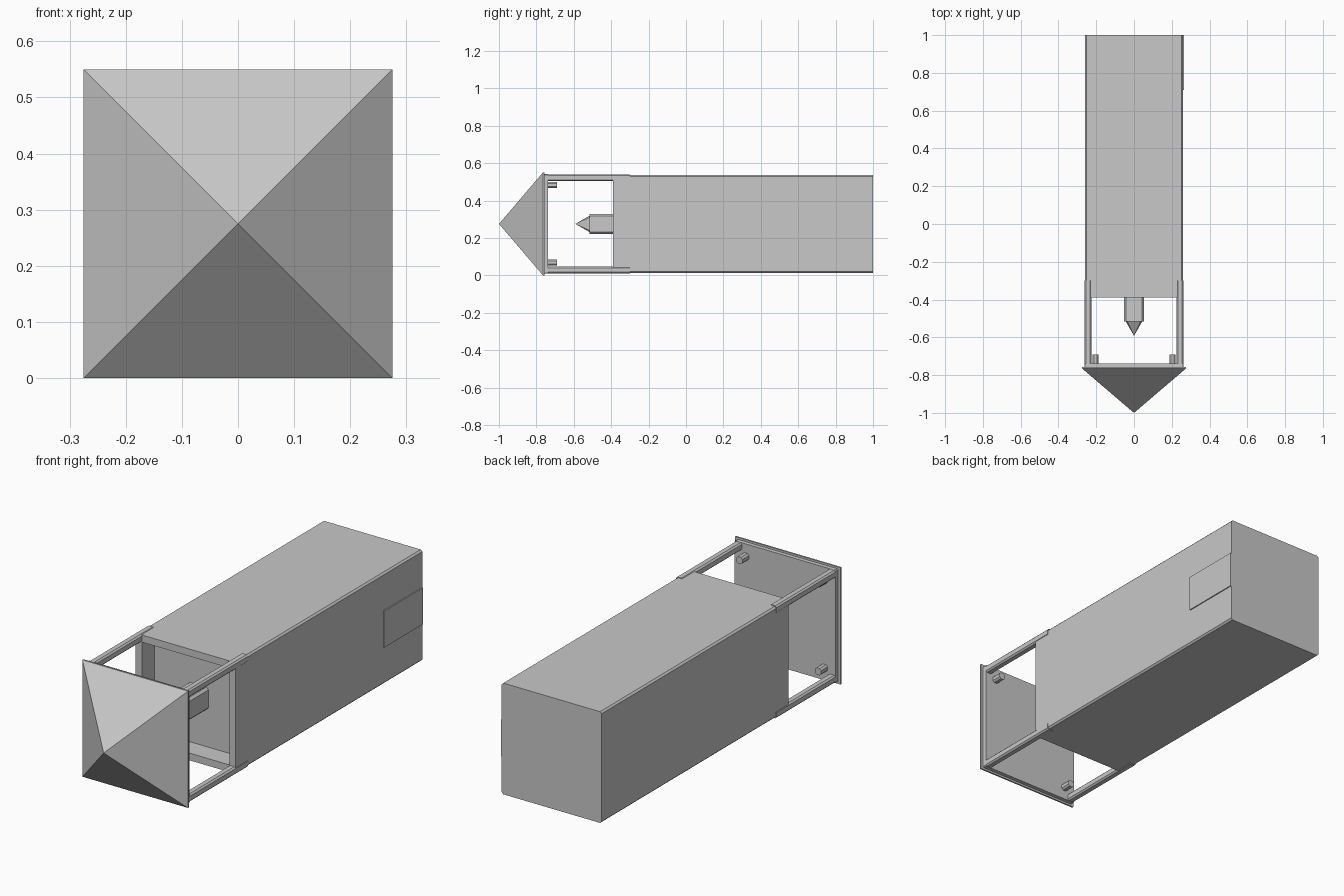
import bpy
import bmesh

cube = bpy.data.objects.get("Cube")
if cube:
    bpy.data.objects.remove(cube)

MID = 0.275  # height of the long axis

grey = bpy.data.materials.new("plain_grey")
grey.use_nodes = True
colour = (0.58, 0.58, 0.58, 1)
grey.diffuse_color = colour
grey.node_tree.nodes["Principled BSDF"].inputs["Base Color"].default_value = colour


def section(bm, cx, cz, y, w, h, c):
    """Rectangle with cut corners, standing across the long axis."""
    points = [(w, h - c), (w - c, h), (c - w, h), (-w, h - c),
              (-w, c - h), (c - w, -h), (w - c, -h), (w, c - h)]
    return [bm.verts.new((cx + px, y, cz + pz)) for px, pz in points]


def loft(name, cx, cz, rings):
    """Join sections (y, half width, half height, corner cut) into a closed solid."""
    bm = bmesh.new()
    loops = [section(bm, cx, cz, *ring) for ring in rings]
    for a, b in zip(loops, loops[1:]):
        for i in range(len(a)):
            j = (i + 1) % len(a)
            bm.faces.new((a[i], a[j], b[j], b[i]))
    bm.faces.new(loops[0])
    bm.faces.new(loops[-1])
    bmesh.ops.remove_doubles(bm, verts=bm.verts, dist=0.0001)
    bmesh.ops.recalc_face_normals(bm, faces=bm.faces)
    mesh = bpy.data.meshes.new(name)
    bm.to_mesh(mesh)
    bm.free()
    mesh.materials.append(grey)
    obj = bpy.data.objects.new(name, mesh)
    bpy.context.collection.objects.link(obj)
    return obj


# Long body with a shallow open recess at the front
loft("body", 0, MID, [
    (1, 0.26, 0.262, 0.008), (-0.39, 0.26, 0.262, 0.008),
    (-0.39, 0.228, 0.228, 0.002), (-0.295, 0.228, 0.228, 0.002)])

# Pointed post standing in the recess
loft("centre_post", 0, MID, [
    (-0.29, 0.053, 0.053, 0.011), (-0.515, 0.053, 0.053, 0.011),
    (-0.515, 0.044, 0.044, 0.009), (-0.592, 0, 0, 0)])

# Pyramid nose and the plate behind it
loft("nose_pyramid", 0, MID, [
    (-0.757, 0.275, 0.275, 0), (-0.765, 0.275, 0.275, 0), (-1, 0, 0, 0)])
loft("nose_plate", 0, MID, [
    (-0.738, 0.263, 0.266, 0.004), (-0.757, 0.263, 0.266, 0.004)])

# Four corner rails and the pegs beside them
for side, x in (("left", 1), ("right", -1)):
    for level, z in (("upper", 1), ("lower", -1)):
        loft(f"{level}_{side}_rail", x * 0.244, MID + z * 0.247, [
            (-0.30, 0.018, 0.018, 0.007), (-0.738, 0.018, 0.018, 0.007)])
        loft(f"{level}_{side}_peg", x * 0.205, MID + z * 0.207, [
            (-0.69, 0.016, 0.016, 0.008), (-0.738, 0.016, 0.016, 0.008)])

# Raised panel near the back of the left side
loft("side_panel", 0.262, MID, [
    (0.71, 0.003, 0.086, 0), (1, 0.003, 0.086, 0)])
